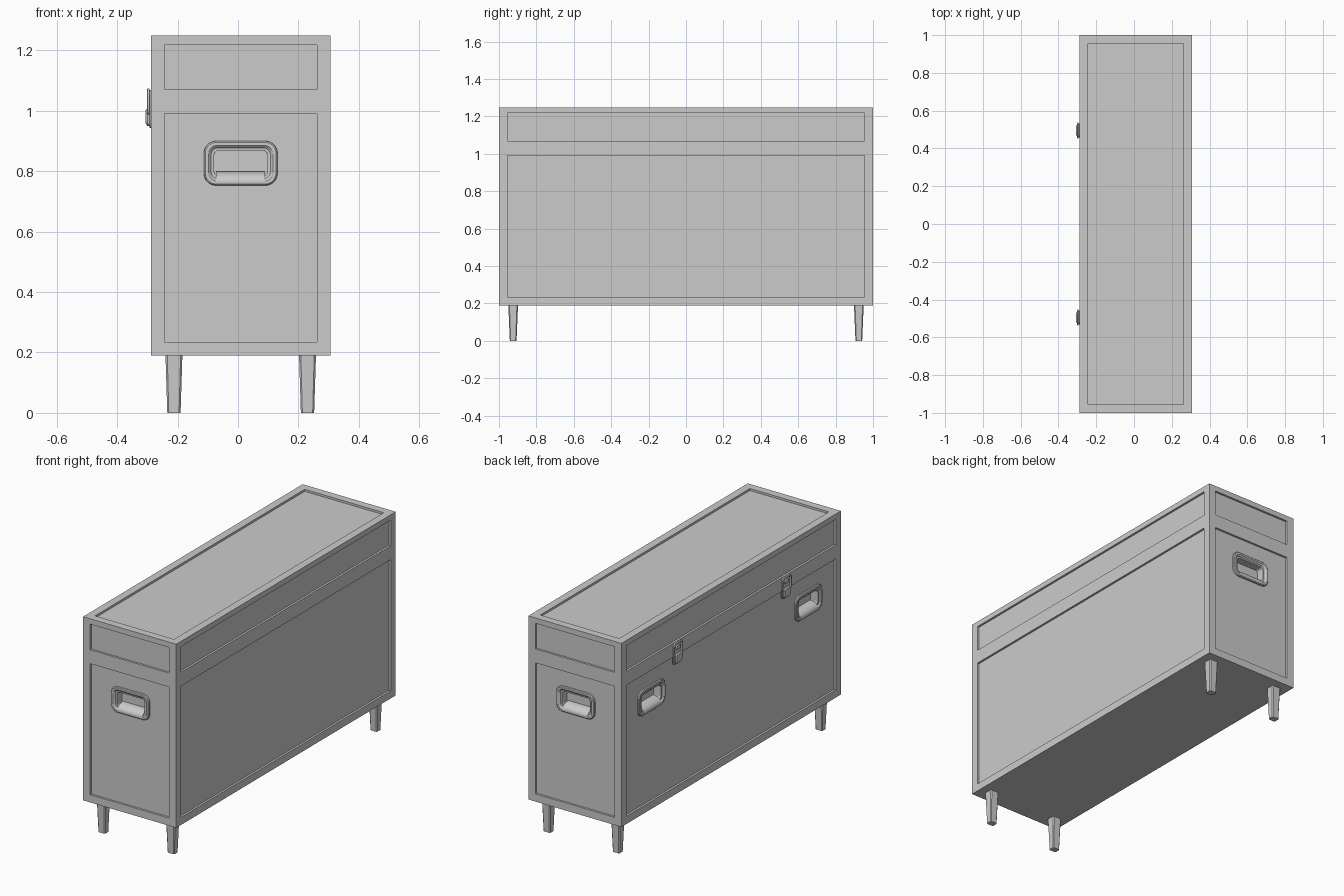
import bpy, bmesh, math
from mathutils import Matrix, Vector

if "Cube" in bpy.data.objects:
    bpy.data.objects.remove(bpy.data.objects["Cube"])

CX = 0.009                      # body centre in x
HX, HY = 0.297, 1.0             # body half sizes
Z0, Z1 = 0.19, 1.249
REC = 0.012                     # panel recess depth


def finish(bm, name, smooth=True):
    me = bpy.data.meshes.new(name)
    bm.to_mesh(me)
    bm.free()
    ob = bpy.data.objects.new(name, me)
    bpy.context.collection.objects.link(ob)
    if smooth:
        bpy.ops.object.select_all(action='DESELECT')
        ob.select_set(True)
        bpy.context.view_layer.objects.active = ob
        bpy.ops.object.shade_smooth_by_angle(angle=math.radians(30))
    return ob


def place(origin, normal, up=(0, 0, 1)):
    """Local frame: x across the face, y up the face, z out of the face."""
    n, v = Vector(normal), Vector(up)
    u = v.cross(n)
    m = Matrix((u, v, n)).transposed().to_4x4()
    m.translation = Vector(origin)
    return m


def loft(name, loops, m, seg=5, cap0=True, cap1=True, smooth=True):
    """Stack of rounded rectangles (half width, half height, radius, height, y shift)."""
    bm = bmesh.new()
    rings = []
    for hw, hh, r, d, dy in loops:
        ring = []
        for q, (sx, sy) in enumerate(((1, 1), (-1, 1), (-1, -1), (1, -1))):
            for i in range(seg + 1):
                a = math.pi / 2 * (q + i / seg)
                p = Vector((sx * (hw - r) + r * math.cos(a),
                            sy * (hh - r) + r * math.sin(a) + dy, d))
                ring.append(bm.verts.new(m @ p))
        rings.append(ring)
    n = len(rings[0])
    for a, b in zip(rings, rings[1:]):
        for i in range(n):
            j = (i + 1) % n
            bm.faces.new((a[i], a[j], b[j], b[i]))
    if cap0:
        bm.faces.new(rings[0][::-1])
    if cap1:
        bm.faces.new(rings[-1])
    return finish(bm, name, smooth)


def prism(name, profile, half, m):
    """Extrude an (out, up) profile across the face."""
    bm = bmesh.new()
    a = [bm.verts.new(m @ Vector((-half, v, d))) for d, v in profile]
    b = [bm.verts.new(m @ Vector((half, v, d))) for d, v in profile]
    bm.faces.new(a)
    bm.faces.new(b[::-1])
    for i in range(len(a)):
        j = (i + 1) % len(a)
        bm.faces.new((a[i], b[i], b[j], a[j]))
    bmesh.ops.recalc_face_normals(bm, faces=bm.faces)
    return finish(bm, name)


def box(name, lo, hi):
    lo, hi = Vector(lo), Vector(hi)
    bm = bmesh.new()
    bmesh.ops.create_cube(bm, size=1, matrix=Matrix.Translation((lo + hi) / 2)
                          @ Matrix.Diagonal((*(hi - lo), 1)))
    return finish(bm, name, False)


def cut(target, cutter):
    mod = target.modifiers.new("cut", 'BOOLEAN')
    mod.operation, mod.solver, mod.object = 'DIFFERENCE', 'EXACT', cutter
    bpy.ops.object.select_all(action='DESELECT')
    target.select_set(True)
    bpy.context.view_layer.objects.active = target
    bpy.ops.object.modifier_apply(modifier=mod.name)
    bpy.data.objects.remove(cutter)


# Chest body with recessed panels on the top and all four sides
body = box("chest_body", (CX - HX, -HY, Z0), (CX + HX, HY, Z1))
M = 0.045                       # border around the panels
px, py = HX - M, HY - M
cut(body, box("cutter", (CX - px, -py, Z1 - REC), (CX + px, py, Z1 + 0.1)))
for z0, z1 in ((0.234, 0.99), (1.07, 1.218)):
    for s in (-1, 1):
        ys = sorted((s * (HY - REC), s * (HY + 0.1)))
        cut(body, box("cutter", (CX - px, ys[0], z0), (CX + px, ys[1], z1)))
        xs = sorted((CX + s * (HX - REC), CX + s * (HX + 0.1)))
        cut(body, box("cutter", (xs[0], -py, z0), (xs[1], py, z1)))

# Recessed carry handles: one on each end, two on the latch side
HZ = 0.826
spots = {
    "front": place((CX, -HY, HZ), (0, -1, 0)),
    "back": place((CX, HY, HZ), (0, 1, 0)),
    "side_a": place((CX - HX, 0.715, HZ), (-1, 0, 0)),
    "side_b": place((CX - HX, -0.715, HZ), (-1, 0, 0)),
}
for key, m in spots.items():
    cut(body, loft("cutter", [(0.088, 0.042, 0.016, -0.055, 0),
                              (0.088, 0.042, 0.016, 0.05, 0)], m, smooth=False))
    # stepped rounded rim
    loft("handle_rim_" + key, [
        (0.122, 0.074, 0.040, -0.013, 0), (0.121, 0.073, 0.039, -0.005, 0),
        (0.117, 0.069, 0.036, -0.001, 0), (0.107, 0.059, 0.029, -0.001, 0),
        (0.101, 0.054, 0.024, -0.005, 0), (0.098, 0.051, 0.022, -0.009, 0),
        (0.089, 0.043, 0.017, -0.010, 0), (0.088, 0.042, 0.016, -0.014, 0)],
        m, cap0=False, cap1=False)
    # curved grip lip at the bottom of the opening
    lip = [(-0.012, -0.069), (-0.001, -0.069), (0.0, -0.061)]
    lip += [(-0.054 * (1 - math.cos(a)), -0.061 + 0.034 * math.sin(a))
            for a in (math.pi / 2 * i / 8 for i in range(1, 9))]
    lip += [(-0.054, -0.069)]
    prism("handle_grip_" + key, lip, 0.081, m)

# Two draw latches
for i, y in enumerate((0.495, -0.495)):
    m = place((CX - HX, y, 1.005), (-1, 0, 0))
    loft(f"latch_plate_{i}", [(0.036, 0.063, 0.018, -0.002, 0),
                              (0.036, 0.063, 0.018, 0.004, 0),
                              (0.034, 0.061, 0.016, 0.005, 0)], m)
    # bail loop
    loft(f"latch_bail_{i}", [(0.042, 0.044, 0.022, 0.005, 0.024),
                             (0.042, 0.044, 0.022, 0.011, 0.024),
                             (0.039, 0.041, 0.019, 0.013, 0.024),
                             (0.033, 0.035, 0.014, 0.013, 0.024),
                             (0.031, 0.033, 0.012, 0.005, 0.024)],
         m, cap0=False, cap1=False)
    # keeper hook and lever
    loft(f"latch_keeper_{i}", [(0.018, 0.012, 0.006, 0.003, 0.034),
                               (0.016, 0.010, 0.005, 0.012, 0.034)], m)
    loft(f"latch_lever_{i}", [(0.030, 0.029, 0.014, 0.003, -0.027),
                              (0.030, 0.029, 0.014, 0.012, -0.027),
                              (0.025, 0.021, 0.010, 0.018, -0.025)], m)

# Tapered legs with chamfered edges
for sx in (-1, 1):
    for sy in (-1, 1):
        m = place((CX + sx * 0.221, sy * 0.924, 0), (0, 0, 1), (0, 1, 0))
        loft(f"leg_{'left' if sx < 0 else 'right'}_{'front' if sy < 0 else 'back'}",
             [(0.022, 0.018, 0.005, 0, 0), (0.028, 0.026, 0.006, Z0, 0)],
             m, seg=1, smooth=False)
